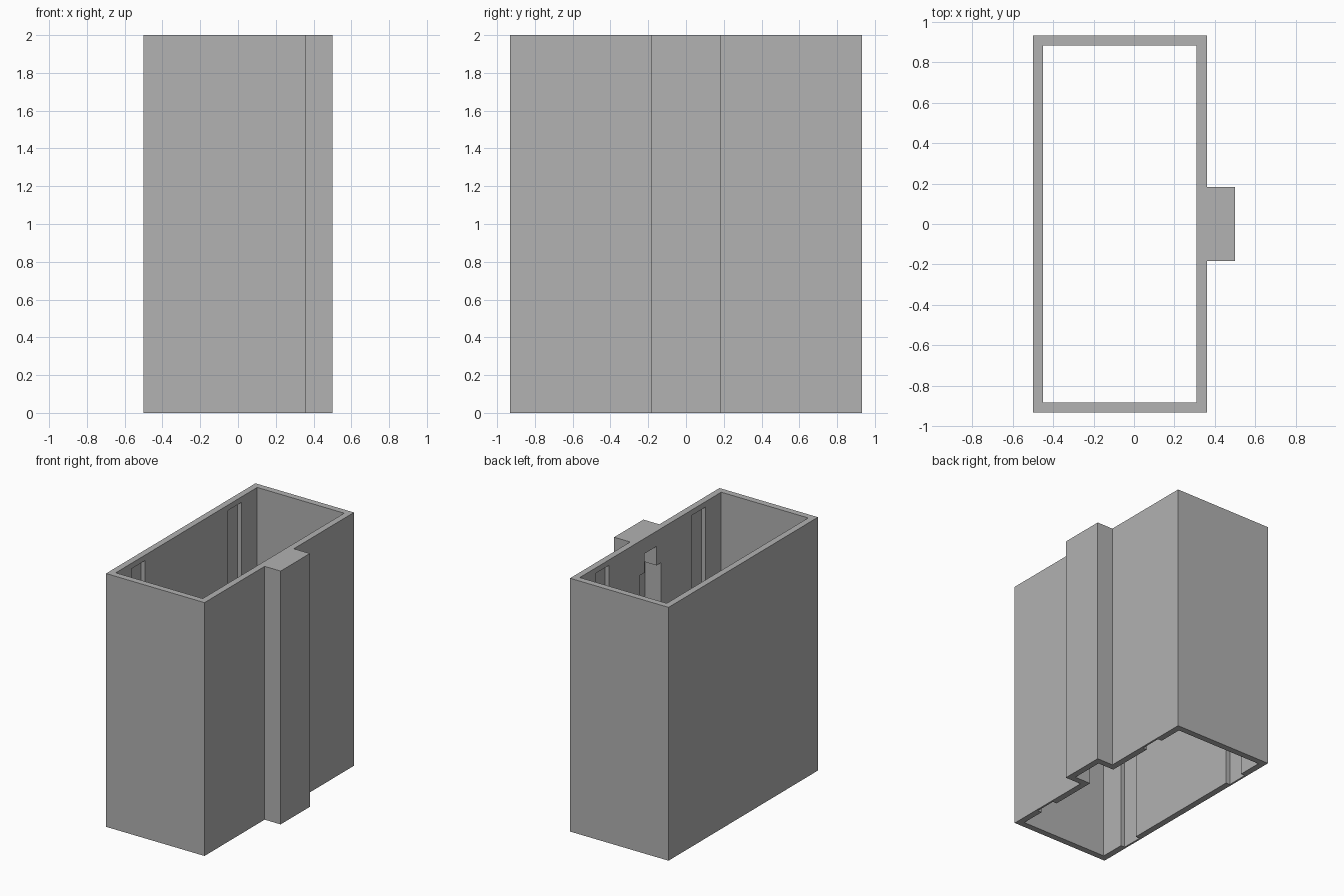
import bpy
import bmesh

cube = bpy.data.objects.get("Cube")
if cube:
    bpy.data.objects.remove(cube, do_unlink=True)

HEIGHT = 2.0
LEFT, RIGHT, RIB = -0.5, 0.36, 0.5     # outer faces along x
DEPTH = 0.932                          # half depth along y
WALL = 0.05
RIB_HALF = 0.182
GROOVE = 0.035
BELOW = -0.1                           # cutters pass through the open bottom

grey = bpy.data.materials.new("plain grey")
grey.use_nodes = True
colour = (0.445, 0.445, 0.445, 1)
grey.diffuse_color = colour
grey.node_tree.nodes["Principled BSDF"].inputs["Base Color"].default_value = colour


def prism(name, outline, z0, z1):
    """Extrude a flat outline between two heights."""
    bm = bmesh.new()
    base = bm.faces.new([bm.verts.new((x, y, z0)) for x, y in outline])
    top = bmesh.ops.extrude_face_region(bm, geom=[base])["geom"]
    verts = [v for v in top if isinstance(v, bmesh.types.BMVert)]
    bmesh.ops.translate(bm, verts=verts, vec=(0, 0, z1 - z0))
    bmesh.ops.recalc_face_normals(bm, faces=bm.faces)
    mesh = bpy.data.meshes.new(name)
    bm.to_mesh(mesh)
    bm.free()
    mesh.materials.append(grey)
    obj = bpy.data.objects.new(name, mesh)
    bpy.context.collection.objects.link(obj)
    return obj


def box(name, x0, x1, y0, y1, z0, z1):
    return prism(name, [(x0, y0), (x1, y0), (x1, y1), (x0, y1)], z0, z1)


def cut(target, cutter):
    """Subtract the cutter, keep the result and drop the cutter."""
    cutter.hide_render = True
    mod = target.modifiers.new("cut", 'BOOLEAN')
    mod.operation = 'DIFFERENCE'
    mod.solver = 'EXACT'
    mod.object = cutter
    graph = bpy.context.evaluated_depsgraph_get()
    result = bpy.data.meshes.new_from_object(target.evaluated_get(graph))
    target.modifiers.clear()
    target.data = result
    bpy.data.objects.remove(cutter, do_unlink=True)


# Outer shell with the rib on the left side
half = [(LEFT, -DEPTH), (RIGHT, -DEPTH), (RIGHT, -RIB_HALF), (RIB, -RIB_HALF)]
shell = prism("sleeve_housing", half + [(x, -y) for x, y in reversed(half)], 0, HEIGHT)

# Main cavity, open at top and bottom
in_left, in_right = LEFT + WALL, RIGHT - WALL
cut(shell, box("cavity_cutter", in_left, in_right, WALL - DEPTH, DEPTH - WALL,
               BELOW, HEIGHT - BELOW))

# Channel inside the rib, with a narrower window above it
mid = (in_left + in_right) / 2
for name, w, z0, z1 in (("channel", RIB_HALF - WALL, BELOW, 1.73),
                        ("window", 0.075, 1.7, 1.88)):
    cut(shell, box(name + "_cutter", mid, RIB - WALL, -w, w, z0, z1))

# Four vertical grooves in the long walls, closed near the top
for side in (-1, 1):
    y0, y1 = sorted((side * 0.515, side * 0.685))
    cut(shell, box("groove_cutter", in_left - GROOVE, in_right + GROOVE,
                   y0, y1, BELOW, 1.957))
